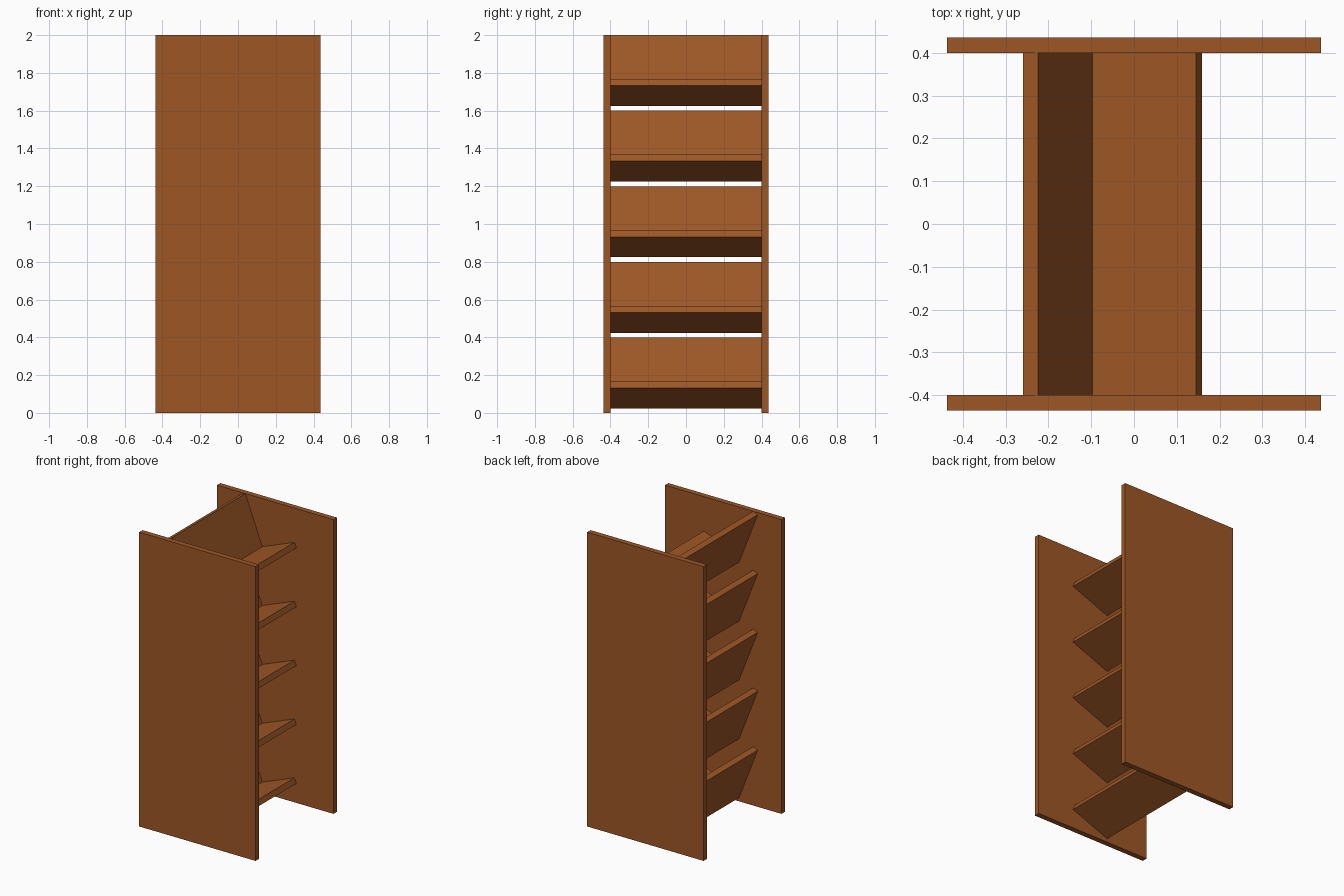
import bpy, bmesh, math
from mathutils import Vector

if "Cube" in bpy.data.objects:
    bpy.data.objects.remove(bpy.data.objects["Cube"])

wood = bpy.data.materials.new("warm_brown_wood")
wood.diffuse_color = (0.34, 0.095, 0.019, 1)
wood.use_nodes = True
wood.node_tree.nodes["Principled BSDF"].inputs["Base Color"].default_value = wood.diffuse_color

T = 0.0375                  # board thickness
HALF_W = 0.40               # inner half width between side panels
TILT = math.radians(21.3)   # lean of the shelves
TIERS, PITCH = 5, 0.4


def prism(name, profile, y0, y1):
    """Extrude an XZ profile from y0 to y1."""
    bm = bmesh.new()
    face = bm.faces.new([bm.verts.new((p[0], y0, p[1])) for p in profile])
    ext = bmesh.ops.extrude_face_region(bm, geom=[face])
    verts = [g for g in ext["geom"] if isinstance(g, bmesh.types.BMVert)]
    bmesh.ops.translate(bm, vec=(0, y1 - y0, 0), verts=verts)
    bmesh.ops.recalc_face_normals(bm, faces=bm.faces)
    mesh = bpy.data.meshes.new(name)
    bm.to_mesh(mesh)
    bm.free()
    mesh.materials.append(wood)
    obj = bpy.data.objects.new(name, mesh)
    bpy.context.collection.objects.link(obj)
    return obj


# upright side panels
X = 0.4375
panel = [(-X, 0), (X, 0), (X, 2), (-X, 2)]
prism("side_panel_front", panel, -HALF_W - 0.0365, -HALF_W)
prism("side_panel_back", panel, HALF_W, HALF_W + 0.0365)

# tilted trays: a sloping shelf meeting a leaning backrest at a right angle
along = Vector((math.cos(TILT), math.sin(TILT)))
up = Vector((-math.sin(TILT), math.cos(TILT)))
SHELF_LEN, BACK_LEN = 0.260, 0.351

for i in range(TIERS):
    corner = Vector((-0.0972, 0.0727 + i * PITCH))   # inner corner of the tray

    def pt(a, u):
        return corner + along * a + up * u

    prism(f"tilted_shelf_{i + 1}",
          [pt(0, -T), pt(SHELF_LEN, -T), pt(SHELF_LEN, 0), pt(0, 0)],
          -HALF_W, HALF_W)
    prism(f"leaning_backboard_{i + 1}",
          [pt(-T, -T), pt(0, -T), pt(0, BACK_LEN), pt(-T, BACK_LEN)],
          -HALF_W, HALF_W)
